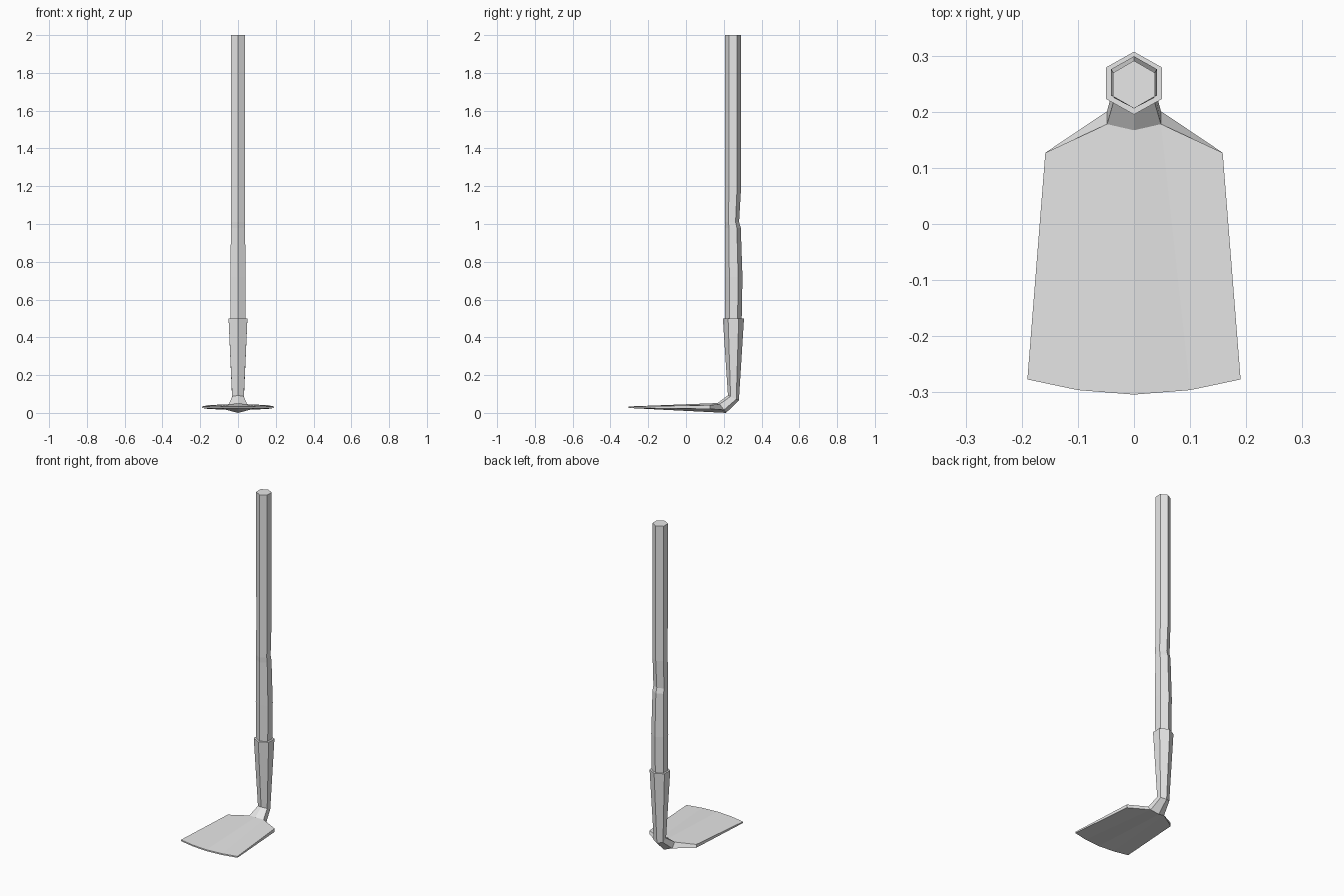
import bpy
import bmesh

if "Cube" in bpy.data.objects:
    bpy.data.objects.remove(bpy.data.objects["Cube"], do_unlink=True)

grey = bpy.data.materials.new("plain_grey")
grey.use_nodes = True
grey.diffuse_color = (0.8, 0.8, 0.8, 1)
grey.node_tree.nodes["Principled BSDF"].inputs["Base Color"].default_value = (0.8, 0.8, 0.8, 1)


def finish(name, bm):
    bmesh.ops.recalc_face_normals(bm, faces=bm.faces)
    mesh = bpy.data.meshes.new(name)
    bm.to_mesh(mesh)
    bm.free()
    mesh.materials.append(grey)
    bpy.context.collection.objects.link(bpy.data.objects.new(name, mesh))


def hex_ring(bm, half_width, profile):
    """Six-sided ring from four (y, z) points: front ridge, front side, back side, back ridge."""
    front, side_a, side_b, back = profile
    w = half_width
    points = [(0, *front), (w, *side_a), (w, *side_b),
              (0, *back), (-w, *side_b), (-w, *side_a)]
    return [bm.verts.new(p) for p in points]


def level(front, back, z):
    """Flat hexagonal profile at one height."""
    d = back - front
    return [(front, z), (front + d * 0.25, z), (back - d * 0.25, z), (back, z)]


def skin(bm, rings):
    for a, b in zip(rings, rings[1:]):
        for i in range(6):
            j = (i + 1) % 6
            bm.faces.new((a[i], a[j], b[j], b[i]))


# Handle: slightly uneven hexagonal pole with a small step at mid height
bm = bmesh.new()
stations = [(0.45, 0.039, 0.208, 0.294), (0.72, 0.041, 0.206, 0.299),
            (0.98, 0.037, 0.207, 0.290), (1.01, 0.036, 0.206, 0.281),
            (1.18, 0.036, 0.206, 0.291), (2.0, 0.037, 0.206, 0.291)]
rings = [hex_ring(bm, w, level(f, b, z)) for z, w, f, b in stations]
skin(bm, rings)
bm.faces.new(rings[0])
bm.faces.new(rings[-1])
finish("handle", bm)

# Socket, bent neck and blade in one connected piece
bm = bmesh.new()
neck = hex_ring(bm, 0.048, [(0.167, 0.052), (0.178, 0.046), (0.201, 0.016), (0.212, 0.0)])
bend = hex_ring(bm, 0.031, [(0.222, 0.093), (0.236, 0.087), (0.266, 0.072), (0.28, 0.066)])
collar = hex_ring(bm, 0.05, level(0.195, 0.307, 0.5))
skin(bm, [neck, bend, collar])
bm.faces.new(collar)

# Blade tip at the middle of the cutting edge
tip_top = bm.verts.new((0, -0.304, 0.034))
tip_low = bm.verts.new((0, -0.304, 0.026))

for side, top_i, low_i in ((1, 1, 2), (-1, 5, 4)):
    def pair(x, y, z_top, z_low):
        return [bm.verts.new((side * x, y, z)) for z in (z_top, z_low)]

    shoulder = pair(0.158, 0.127, 0.041, 0.021)
    corner = pair(0.19, -0.277, 0.034, 0.026)
    edge = pair(0.1, -0.296, 0.034, 0.026)
    tip = [tip_top, tip_low]
    centre = [neck[0], neck[3]]
    root = [neck[top_i], neck[low_i]]
    # Upper and lower faces
    for k in (0, 1):
        bm.faces.new((centre[k], root[k], edge[k], tip[k]))
        bm.faces.new((root[k], shoulder[k], corner[k], edge[k]))
    # Thin rim around the outline
    outline = [root, shoulder, corner, edge, tip]
    for a, b in zip(outline, outline[1:]):
        bm.faces.new((a[0], b[0], b[1], a[1]))
finish("socket_and_blade", bm)
